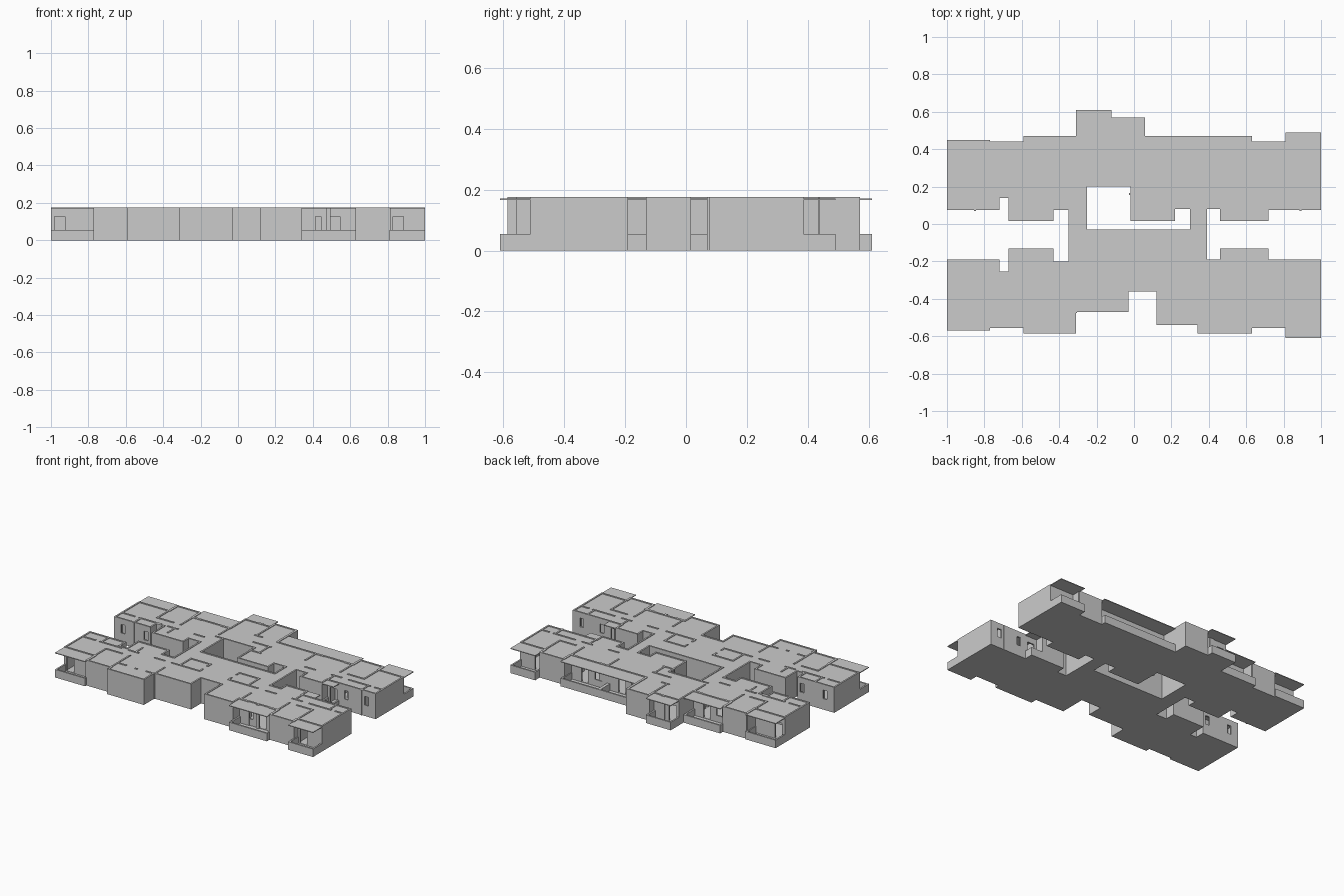
import bpy, bmesh

if "Cube" in bpy.data.objects:
    bpy.data.objects.remove(bpy.data.objects["Cube"])

WALL_TOP, FLOOR_TOP = 0.175, 0.01
ROOF_LOW, ROOF_TOP = 0.166, 0.171
PARAPET, T = 0.055, 0.011


def finish(name, bm):
    me = bpy.data.meshes.new(name)
    bm.to_mesh(me)
    bm.free()
    ob = bpy.data.objects.new(name, me)
    bpy.context.collection.objects.link(ob)
    return ob


def footprint(name, rects, z0, z1, caps=True):
    """Extrude the union of plan rectangles (x0, x1, y0, y1)."""
    xs = sorted({v for r in rects for v in r[:2]})
    ys = sorted({v for r in rects for v in r[2:]})
    cells = set()
    for i in range(len(xs) - 1):
        for j in range(len(ys) - 1):
            cx, cy = (xs[i] + xs[i + 1]) / 2, (ys[j] + ys[j + 1]) / 2
            if any(a < cx < b and c < cy < d for a, b, c, d in rects):
                cells.add((i, j))
    bm = bmesh.new()
    verts = {}

    def v(i, j, k):
        if (i, j, k) not in verts:
            verts[i, j, k] = bm.verts.new((xs[i], ys[j], (z0, z1)[k]))
        return verts[i, j, k]

    for i, j in cells:
        c = [(i, j), (i + 1, j), (i + 1, j + 1), (i, j + 1)]
        if caps:
            bm.faces.new([v(*p, 1) for p in c])
            bm.faces.new([v(*p, 0) for p in reversed(c)])
        for n, (di, dj) in enumerate([(0, -1), (1, 0), (0, 1), (-1, 0)]):
            if (i + di, j + dj) not in cells:
                p, q = c[n], c[(n + 1) % 4]
                bm.faces.new([v(*p, 0), v(*q, 0), v(*q, 1), v(*p, 1)])
    bmesh.ops.dissolve_limit(bm, angle_limit=0.01, verts=bm.verts[:], edges=bm.edges[:])
    return finish(name, bm)


def boxes(name, items):
    """One mesh of boxes (x0, x1, y0, y1, z0, z1)."""
    bm = bmesh.new()
    for x0, x1, y0, y1, z0, z1 in items:
        for w in bmesh.ops.create_cube(bm, size=1)["verts"]:
            w.co = (x1 if w.co.x > 0 else x0, y1 if w.co.y > 0 else y0,
                    z1 if w.co.z > 0 else z0)
    return finish(name, bm)


# Enclosed rooms
south = [(-1, -.77, -.47, -.19), (-.77, -.59, -.555, -.255), (-.77, -.72, -.255, -.19),
         (-.67, -.59, -.555, -.13), (-.59, -.43, -.585, -.13), (-.43, -.31, -.585, -.2),
         (-.35, .39, -.36, -.03), (-.31, -.03, -.47, -.36), (.12, .34, -.54, -.36),
         (.34, .46, -.47, -.19), (.46, .63, -.47, -.13), (.63, .81, -.555, -.19),
         (.81, 1, -.51, -.19)]
north = [(-1, -.77, .075, .35), (-.77, -.59, .14, .44), (-.77, -.72, .075, .14),
         (-.67, -.43, .015, .36), (-.43, -.25, .075, .36), (-.31, -.12, .2, .52),
         (-.12, .06, .2, .57), (-.02, .22, .015, .36), (.22, .46, .08, .36),
         (.46, .63, .015, .36), (.63, .81, .075, .44), (.81, 1, .075, .385)]
link = [(-.35, -.25, -.03, .2), (.30, .39, -.03, .2)]
rooms = south + north + link

# Open balconies: rectangle and the outward y direction
balconies = [((-1, -.77, -.57, -.47), -1), ((.34, .63, -.585, -.47), -1),
             ((.81, 1, -.61, -.51), -1), ((-1, -.77, .35, .45), 1),
             ((-.59, -.31, .36, .47), 1), ((-.31, -.12, .52, .61), 1),
             ((.06, .34, .36, .47), 1), ((.34, .63, .36, .47), 1),
             ((.81, 1, .385, .49), 1), ((.63, .72, -.19, -.13), 1),
             ((.63, .72, .015, .075), -1)]
plan = rooms + [b for b, _ in balconies]

footprint("floor_slab", plan, 0, FLOOR_TOP)
footprint("roof_slab", plan, ROOF_LOW, ROOF_TOP)

# Balcony parapets and door openings
parapets, openings = [], []
for (x0, x1, y0, y1), s in balconies:
    edge = y0 if s < 0 else y1
    inner = y1 if s < 0 else y0
    parapets += [(x0, x1, min(edge, edge - s * T), max(edge, edge - s * T), 0, PARAPET),
                 (x0, x0 + T, y0, y1, 0, PARAPET), (x1 - T, x1, y0, y1, 0, PARAPET)]
    door = x0 + (.15 if x1 - x0 > .25 else .02)
    openings.append((door, door + .055, inner - .03, inner + .03, FLOOR_TOP + .003, .127))
    if x1 - x0 > .25:
        openings.append((x0 + .05, x0 + .105, inner - .03, inner + .03, .055, .127))
boxes("balcony_parapets", parapets)

# Windows facing the gap between the wings
for x in (-.93, -.755, .775, .93):
    for y in (.075, -.19):
        openings.append((x - .015, x + .015, y - .03, y + .03, .075, .135))

# Outer walls with openings cut through
walls = footprint("outer_walls", rooms, 0, WALL_TOP, caps=False)
cutters = boxes("opening_cutters", openings)
cutters.hide_render = True
cutters.hide_set(True)
solid = walls.modifiers.new("thickness", 'SOLIDIFY')
solid.thickness, solid.offset, solid.use_even_offset = T, -1, True
cut = walls.modifiers.new("openings", 'BOOLEAN')
cut.object, cut.operation, cut.solver = cutters, 'DIFFERENCE', 'EXACT'

# Partition walls of one quarter, mirrored to all four wings
quarter = [(-1, -.275, -.9, -.275), (-.86, -.275, -.7, -.275), (-.64, -.275, -.57, -.275),
           (-.44, -.275, -.37, -.275), (-.77, -.34, -.65, -.34), (-.77, -.55, -.77, -.34),
           (-.59, -.55, -.59, -.34), (-.85, -.275, -.85, -.195), (-.59, -.27, -.59, -.2),
           (-.31, -.47, -.31, -.36), (-.59, -.47, -.53, -.47), (-.37, -.47, -.31, -.47),
           (-.45, -.475, -.44, -.475)]
core = [(-.25, -.155, -.1, -.155), (-.25, -.275, -.25, -.155), (-.31, -.275, -.1, -.275),
        (-.1, -.185, -.1, -.155), (-.1, -.275, -.1, -.245), (.12, -.155, .27, -.155),
        (.27, -.275, .27, -.155), (.12, -.275, .34, -.275), (.12, -.185, .12, -.155),
        (.12, -.275, .12, -.245), (-.12, .36, -.07, .36), (-.11, .36, -.11, .56),
        (.05, .36, .05, .56), (-.07, .27, .06, .27), (-.31, .205, -.25, .205),
        (.05, .165, .05, .26), (-.02, .16, .06, .16), (-.2, .52, -.18, .52)]
segments = list(core)
for x0, y0, x1, y1 in quarter:
    for fx in (0, 1):
        for fy in (0, 1):
            xa, xb = sorted((.04 - x0, .04 - x1)) if fx else (x0, x1)
            ya, yb = sorted((-.12 - y0, -.12 - y1)) if fy else (y0, y1)
            segments.append((xa, ya, min(xb, .99), yb))
h = T / 2
boxes("partition_walls", [(max(a - h, -1), min(c + h, 1), b - h, d + h, 0, WALL_TOP)
                          for a, b, c, d in segments])
